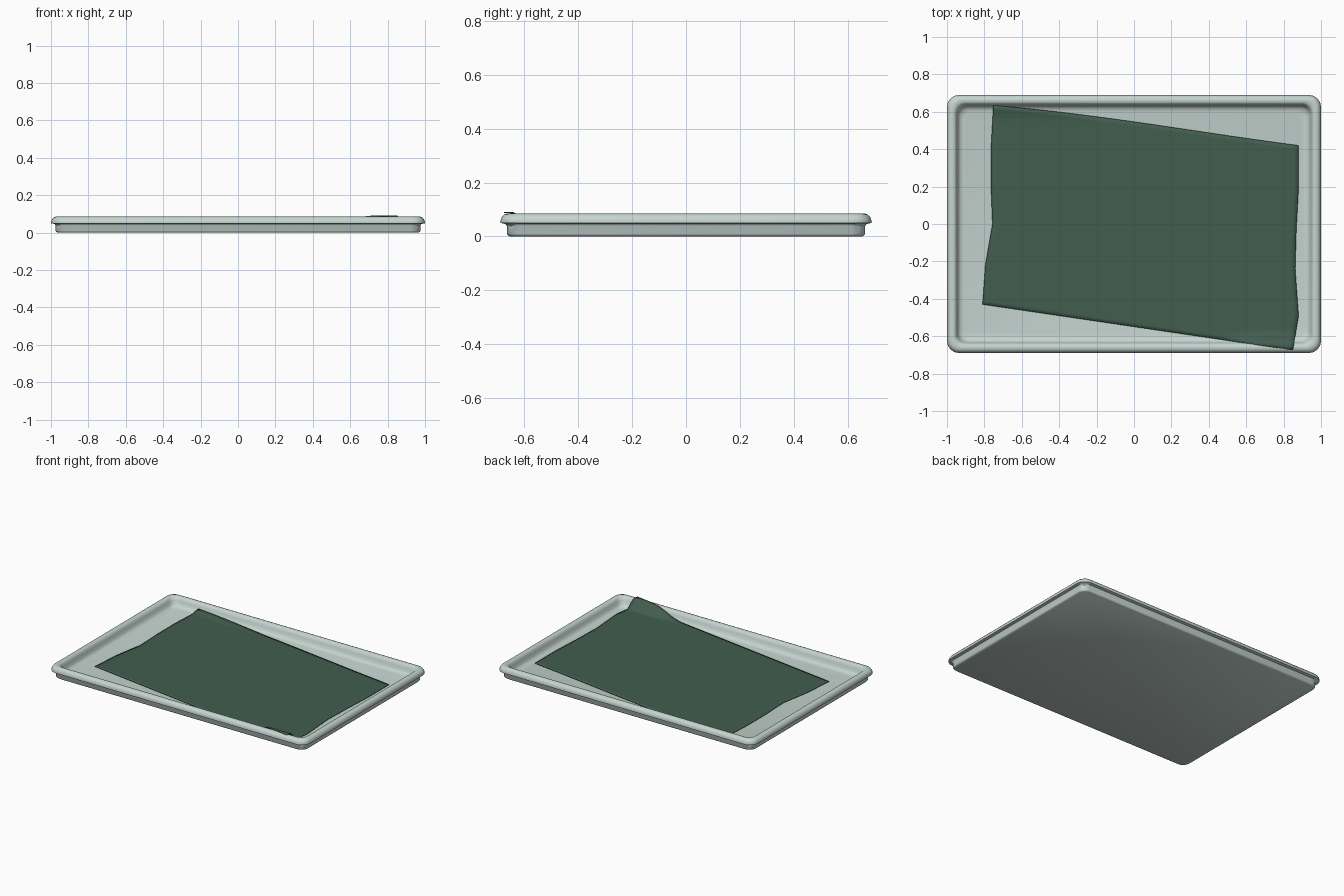
import bpy, bmesh, math

if "Cube" in bpy.data.objects:
    bpy.data.objects.remove(bpy.data.objects["Cube"])


def material(name, rgb):
    m = bpy.data.materials.new(name)
    m.diffuse_color = (*rgb, 1)
    m.use_nodes = True
    m.node_tree.nodes["Principled BSDF"].inputs["Base Color"].default_value = m.diffuse_color
    return m


def finish(bm, name, mat, angle):
    bmesh.ops.recalc_face_normals(bm, faces=bm.faces)
    me = bpy.data.meshes.new(name)
    bm.to_mesh(me)
    bm.free()
    ob = bpy.data.objects.new(name, me)
    bpy.context.collection.objects.link(ob)
    me.materials.append(mat)
    bpy.context.view_layer.objects.active = ob
    ob.select_set(True)
    bpy.ops.object.shade_smooth_by_angle(angle=math.radians(angle))
    ob.select_set(False)
    return ob


def ring(bm, hx, hy, r, z, n=4):
    """Rounded rectangle loop of vertices."""
    out = []
    for k, (sx, sy) in enumerate([(1, 1), (-1, 1), (-1, -1), (1, -1)]):
        for i in range(n + 1):
            a = math.pi / 2 * (k + i / n)
            out.append(bm.verts.new((sx * (hx - r) + r * math.cos(a),
                                     sy * (hy - r) + r * math.sin(a), z)))
    return out


pale = material("pale_grey_green", (0.56, 0.66, 0.63))
green = material("dark_green", (0.055, 0.110, 0.077))

# tray: rings (inset from the rim, height, corner radius) from underside to floor
profile = [(0.036, 0.0, 0.04), (0.029, 0.003, 0.05), (0.025, 0.010, 0.05),
           (0.025, 0.038, 0.05), (0.020, 0.046, 0.05), (0.001, 0.050, 0.065),
           (0.0, 0.055, 0.065), (0.006, 0.072, 0.06), (0.014, 0.081, 0.055),
           (0.026, 0.085, 0.055), (0.040, 0.083, 0.05), (0.048, 0.076, 0.05),
           (0.054, 0.060, 0.05), (0.060, 0.038, 0.05), (0.070, 0.026, 0.05),
           (0.088, 0.021, 0.045)]
bm = bmesh.new()
rings = [ring(bm, 1 - d, 0.69 - d, r, z) for d, z, r in profile]
for a, b in zip(rings, rings[1:]):
    for i in range(len(a)):
        j = (i + 1) % len(a)
        bm.faces.new((a[i], a[j], b[j], b[i]))
bm.faces.new(rings[0])
bm.faces.new(rings[-1])
finish(bm, "tray", pale, 40)


# cloth: skewed sheet with wavy ends, one corner riding up over the rim
def lerp_path(pts, t):
    f = t * (len(pts) - 1)
    i = min(int(f), len(pts) - 2)
    f -= i
    return [p + (q - p) * f for p, q in zip(pts[i], pts[i + 1])]


left = [(-0.81, -0.43), (-0.795, -0.22), (-0.757, 0.0), (-0.765, 0.20),
        (-0.765, 0.40), (-0.752, 0.635)]
right = [(0.85, -0.675), (0.88, -0.49), (0.862, -0.24), (0.868, -0.03),
         (0.88, 0.19), (0.88, 0.42)]


def smooth(a, b, v):
    t = max(0, min(1, (v - a) / (b - a)))
    return t * t * (3 - 2 * t)


bm = bmesh.new()
NU, NV = 60, 50
grid = []
for iv in range(NV + 1):
    v = iv / NV
    l, r = lerp_path(left, v), lerp_path(right, v)
    row = []
    for iu in range(NU + 1):
        u = iu / NU
        x = l[0] + (r[0] - l[0]) * u
        y = l[1] + (r[1] - l[1]) * u
        y += 0.02 * v * math.sin(math.pi * u) * (1 - u)
        z = 0.032
        z += 0.057 * smooth(-0.58, -0.645, y) * smooth(0.45, 0.72, x)
        z += 0.015 * smooth(0.56, 0.64, y)
        row.append(bm.verts.new((x, y, z)))
    grid.append(row)
for j in range(NV):
    for i in range(NU):
        bm.faces.new((grid[j][i], grid[j][i + 1], grid[j + 1][i + 1], grid[j + 1][i]))
cloth = finish(bm, "cloth", green, 60)
s = cloth.modifiers.new("thickness", "SOLIDIFY")
s.thickness = 0.003
s.offset = 0
